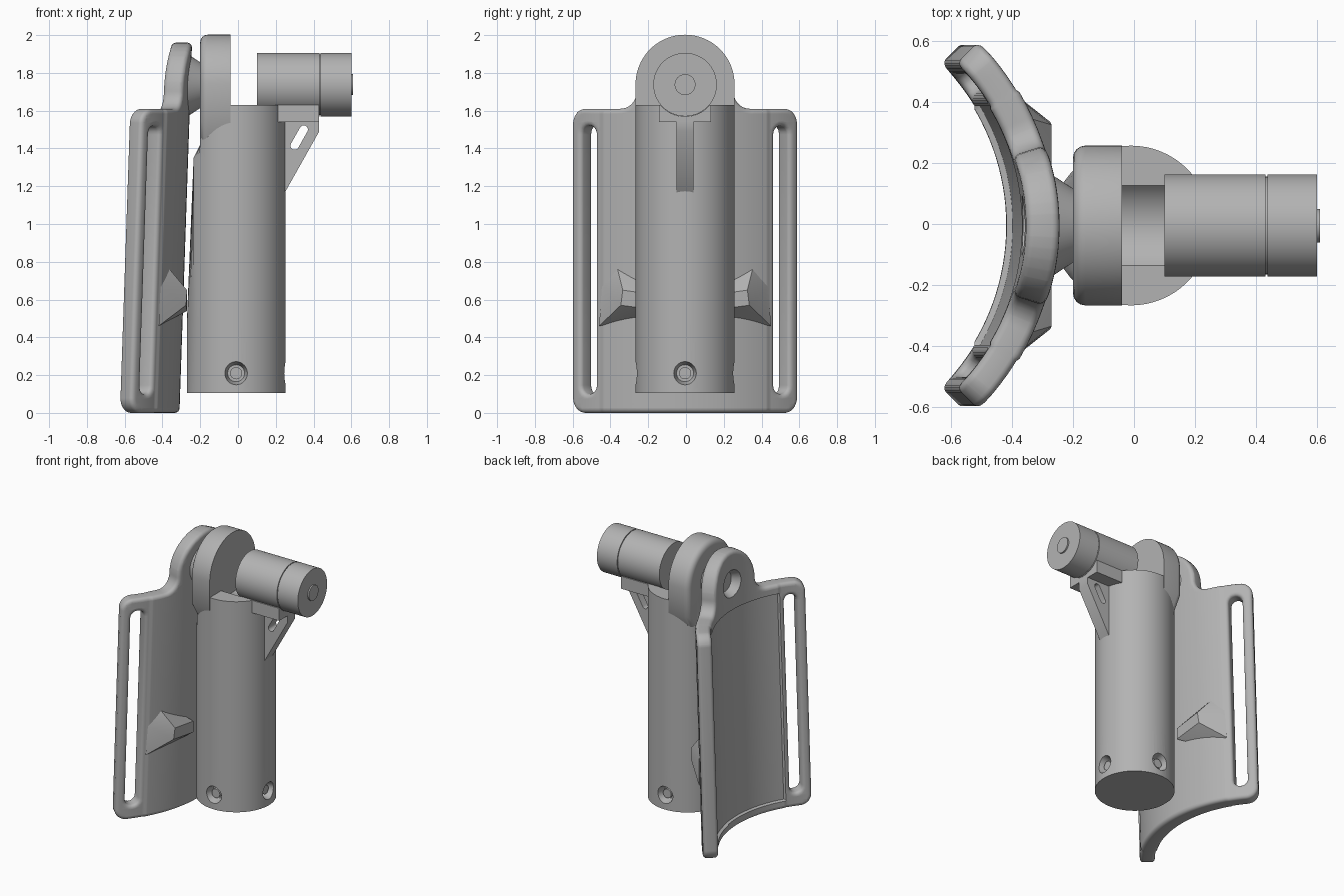
import bpy, bmesh, math
from mathutils import Vector, Matrix

default = bpy.data.objects.get("Cube")
if default:
    bpy.data.objects.remove(default, do_unlink=True)

grey = bpy.data.materials.new("matte_grey")
grey.use_nodes = True
grey.diffuse_color = (0.45, 0.45, 0.45, 1)
grey.node_tree.nodes["Principled BSDF"].inputs["Base Color"].default_value = (0.45, 0.45, 0.45, 1)

MID = -0.005      # shared centre plane in y
AXIS_X = -0.01    # tube axis
LAMP_Z = 1.738


def finish(name, bm):
    bmesh.ops.remove_doubles(bm, verts=bm.verts, dist=0.0002)
    bmesh.ops.recalc_face_normals(bm, faces=bm.faces)
    mesh = bpy.data.meshes.new(name)
    bm.to_mesh(mesh)
    bm.free()
    mesh.materials.append(grey)
    obj = bpy.data.objects.new(name, mesh)
    bpy.context.collection.objects.link(obj)
    return obj


def arc(cx, cy, r, a0, a1, n=10):
    angles = [math.radians(a0 + (a1 - a0) * i / n) for i in range(n + 1)]
    return [(cx + r * math.cos(a), cy + r * math.sin(a)) for a in angles]


def pill(a, b, r):
    """Rounded slot outline from point a to point b."""
    ang = math.degrees(math.atan2(b[1] - a[1], b[0] - a[0]))
    return arc(*b, r, ang - 90, ang + 90) + arc(*a, r, ang + 90, ang + 270)


def prism(outlines, half, round_r=0.0):
    """Filled outline with holes and optional rounded rims, as a bmesh in (u, v, w)."""
    curve = bpy.data.curves.new("outline", "CURVE")
    curve.dimensions = "2D"
    curve.fill_mode = "BOTH"
    curve.extrude = half - round_r
    curve.bevel_depth = round_r
    curve.bevel_resolution = 3
    for pts in outlines:
        spline = curve.splines.new("POLY")
        spline.points.add(len(pts) - 1)
        for p, (u, v) in zip(spline.points, pts):
            p.co = (u, v, 0, 1)
        spline.use_cyclic_u = True
    temp = bpy.data.objects.new("outline", curve)
    bpy.context.collection.objects.link(temp)
    mesh = bpy.data.meshes.new_from_object(temp.evaluated_get(bpy.context.evaluated_depsgraph_get()))
    bm = bmesh.new()
    bm.from_mesh(mesh)
    bpy.data.objects.remove(temp, do_unlink=True)
    bpy.data.meshes.remove(mesh)
    bmesh.ops.remove_doubles(bm, verts=bm.verts, dist=0.0002)
    return bm


def slice_at(bm, axis, values):
    for value in values:
        co, no = Vector((0, 0, 0)), Vector((0, 0, 0))
        co[axis], no[axis] = value, 1
        bmesh.ops.bisect_plane(bm, geom=bm.verts[:] + bm.edges[:] + bm.faces[:],
                               dist=1e-5, plane_co=co, plane_no=no)


def rod(name, start, end, r1, r2=None, seg=64):
    """Cylinder or cone between two points."""
    start, end = Vector(start), Vector(end)
    d = end - start
    turn = Vector((0, 0, 1)).rotation_difference(d).to_matrix().to_4x4()
    bm = bmesh.new()
    bmesh.ops.create_cone(bm, cap_ends=True, segments=seg, radius1=r1,
                          radius2=r1 if r2 is None else r2, depth=d.length,
                          matrix=Matrix.Translation((start + end) / 2) @ turn)
    return finish(name, bm)


def cut(obj, cutters):
    for c in cutters:
        mod = obj.modifiers.new("cut", "BOOLEAN")
        mod.operation, mod.solver, mod.object = "DIFFERENCE", "EXACT", c
    bpy.context.view_layer.update()
    obj_eval = obj.evaluated_get(bpy.context.evaluated_depsgraph_get())
    mesh = bpy.data.meshes.new_from_object(obj_eval)
    obj.modifiers.clear()
    obj.data = mesh
    for c in cutters:
        bpy.data.objects.remove(c, do_unlink=True)


# Curved back plate with a rounded tab and two strap slots
RIM = 0.025
half = (arc(0.55, 0.08, 0.08 - RIM, -90, 0) + arc(0.55, 1.53, 0.08 - RIM, 0, 90)
        + arc(0.34, 1.70, 0.09 + RIM, 270, 180) + arc(0, 1.71, 0.25 - RIM, 0, 90))
outline = half + [(-u, v) for u, v in reversed(half[:-1])]
slots = [pill((s * 0.52, 0.145), (s * 0.52, 1.475), 0.045 + RIM) for s in (-1, 1)]
bm = prism([outline] + slots, 0.055, RIM)
slice_at(bm, 0, [i * 0.035 for i in range(-17, 18)] + [-0.44, -0.43, 0.43, 0.44])
slice_at(bm, 1, [0.05, 0.065, 1.54, 1.555])
R = 0.805
for v in bm.verts:
    s, z, t = v.co
    if t < -0.05 and abs(s) < 0.435 and 0.06 < z < 1.545:
        t += 0.02                                  # shallow recess on the back
    if abs(s) > 0.435:
        t *= 0.9
    a = s / R
    v.co = (-1.17 + (R + t) * math.cos(a) + 0.034 * z, MID + (R + t) * math.sin(a), z)
plate = finish("back_plate", bm)
cut(plate, [rod("dimple_cutter", (-0.45, MID, 1.735), (-0.31, MID, 1.735), 0.14, 0.07)])

# Wedge lugs between plate and tube
for side, label in ((1, "left"), (-1, "right")):
    bm = bmesh.new()
    for x, y, z in ((-0.27, 0.12, 0.62), (-0.27, 0.12, 0.54), (-0.27, 0.33, 0.65),
                    (-0.275, 0.34, 0.57), (-0.37, 0.36, 0.77), (-0.41, 0.44, 0.67),
                    (-0.42, 0.455, 0.46), (-0.34, 0.20, 0.70), (-0.34, 0.20, 0.50)):
        bm.verts.new((x, MID + side * y, z))
    bmesh.ops.convex_hull(bm, input=bm.verts)
    finish(label + "_lug", bm)

# Main tube, flattened along its back
tube = rod("main_tube", (AXIS_X, MID, 0.105), (AXIS_X, MID, 1.63), 0.262)
bm = bmesh.new()
bm.from_mesh(tube.data)
slice_at(bm, 2, [0.5, 1.35, 1.42])
for v in bm.verts:
    z = v.co.z
    if z > 1.4:
        limit = -0.2
    else:
        limit = -0.27 + 0.035 * max(0, z - 0.5) / 0.85
    v.co.x = max(v.co.x, limit)
bm.to_mesh(tube.data)
bm.free()
cutters = [rod("saddle_cutter", (-0.04, MID, LAMP_Z), (0.12, MID, LAMP_Z), 0.17)]
for label, d in (("front", (0, -1)), ("side", (1, 0)), ("back", (0, 1))):
    def at(r):
        return (AXIS_X + d[0] * r, MID + d[1] * r, 0.21)
    cutters.append(rod("screw_cutter", at(0.2), at(0.275), 0.045, 0.065, 32))
    rod(label + "_screw", at(0.17), at(0.235), 0.032, None, 32)
cut(tube, cutters)

# Round head rising from the tube, rounded on its back rim
EDGE = 0.04
shape = arc(MID, 1.74, 0.262 - EDGE, 0, 180, 40)
shape += [(MID - 0.222, 1.55), (MID - 0.13, 1.40), (MID + 0.13, 1.40), (MID + 0.222, 1.55)]
bm = prism([shape], 0.16, EDGE)
for v in bm.verts:
    u, z, w = v.co
    v.co = (w - 0.04, u, z)
res = bmesh.ops.bisect_plane(bm, geom=bm.verts[:] + bm.edges[:] + bm.faces[:], dist=1e-5,
                             plane_co=(-0.04, 0, 0), plane_no=(1, 0, 0), clear_outer=True)
bmesh.ops.holes_fill(bm, edges=[e for e in bm.edges if e.is_boundary], sides=0)
finish("head", bm)

# Pivot hub joining the head to the plate tab
rod("pivot_hub", (-0.29, MID, 1.735), (-0.19, MID, 1.735), 0.18, 0.115)

# Lamp barrel, tail cap and button
for name, x0, x1, r in (("lamp_barrel", 0.1, 0.432, 0.168), ("lamp_joint", 0.42, 0.45, 0.16),
                        ("lamp_cap", 0.438, 0.6, 0.168), ("lamp_button", 0.59, 0.61, 0.055)):
    rod(name, (x0, MID, LAMP_Z), (x1, MID, LAMP_Z), r)

# Shelf under the lamp, hollowed to fit
bm = bmesh.new()
bmesh.ops.create_cube(bm, size=1)
for v in bm.verts:
    v.co = (0.315 + 0.23 * v.co.x, MID + 0.275 * v.co.y, 1.585 + 0.09 * v.co.z)
shelf = finish("lamp_shelf", bm)
cut(shelf, [rod("shelf_cutter", (0.1, MID, LAMP_Z), (0.6, MID, LAMP_Z), 0.169)])

# Triangular rib with a slot
rib = [(0.22, 1.13), (0.25, 1.17), (0.43, 1.49), (0.43, 1.545), (0.22, 1.545)]
bm = prism([rib, pill((0.3, 1.415), (0.348, 1.5), 0.022)], 0.045)
for v in bm.verts:
    u, z, w = v.co
    v.co = (u, MID + w, z)
finish("shelf_rib", bm)

# Smooth shading with sharp edges kept
bpy.ops.object.select_all(action="DESELECT")
for obj in bpy.context.scene.objects:
    if obj.type == "MESH" and grey.name in obj.data.materials:
        obj.select_set(True)
        bpy.context.view_layer.objects.active = obj
bpy.ops.object.shade_smooth_by_angle(angle=math.radians(35))
